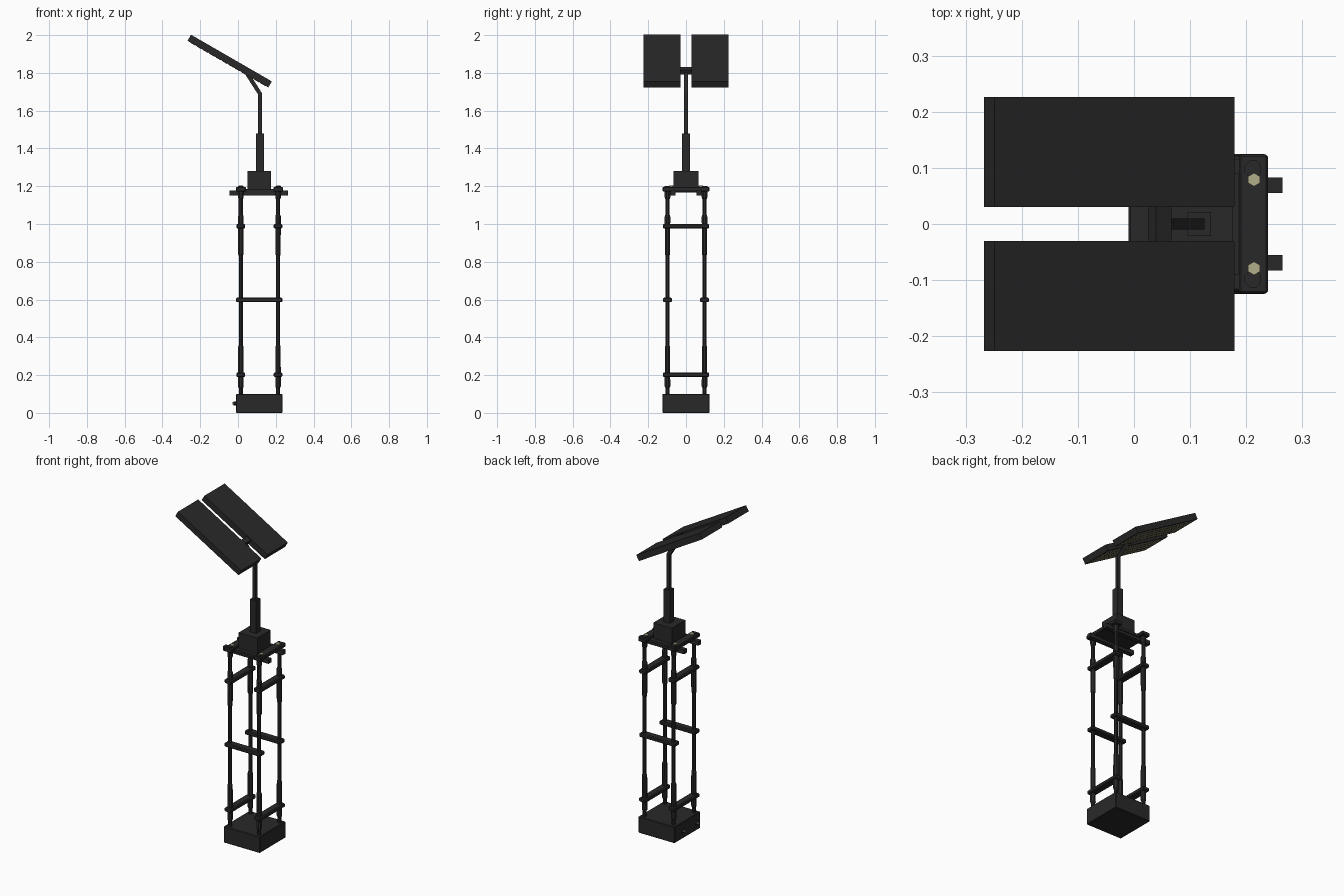
import bpy, bmesh, math
from mathutils import Matrix, Vector

if "Cube" in bpy.data.objects:
    bpy.data.objects.remove(bpy.data.objects["Cube"])


def material(name, rgb):
    m = bpy.data.materials.new(name)
    m.diffuse_color = (*rgb, 1)
    m.use_nodes = True
    m.node_tree.nodes["Principled BSDF"].inputs["Base Color"].default_value = m.diffuse_color
    return m


DARK = material("dark_metal", (0.022, 0.022, 0.022))
PALE = material("pale_yellow", (0.45, 0.42, 0.25))


def finish(name, bm, mat):
    bmesh.ops.recalc_face_normals(bm, faces=bm.faces)
    me = bpy.data.meshes.new(name)
    bm.to_mesh(me)
    bm.free()
    me.materials.append(mat)
    ob = bpy.data.objects.new(name, me)
    bpy.context.collection.objects.link(ob)
    return ob


def add_box(bm, lo, hi, mat=Matrix()):
    lo, hi = Vector(lo), Vector(hi)
    m = mat @ Matrix.Translation((lo + hi) / 2) @ Matrix.Diagonal((*(hi - lo), 1))
    bmesh.ops.create_cube(bm, size=1, matrix=m)


def box(name, lo, hi, mat=DARK, xf=Matrix(), bevel=0):
    bm = bmesh.new()
    add_box(bm, lo, hi, xf)
    if bevel:
        bmesh.ops.bevel(bm, geom=bm.edges[:], offset=bevel, segments=1, affect='EDGES')
    return finish(name, bm, mat)


def lathe(name, profile, at, sides, mat=DARK, rot=Matrix()):
    bm = bmesh.new()
    rings = []
    for r, z in profile:
        rings.append([bm.verts.new((r * math.cos(2 * math.pi * (i + .5) / sides),
                                    r * math.sin(2 * math.pi * (i + .5) / sides), z))
                      for i in range(sides)])
    for a, b in zip(rings, rings[1:]):
        for i in range(sides):
            j = (i + 1) % sides
            bm.faces.new((a[i], a[j], b[j], b[i]))
    bm.faces.new(rings[0])
    bm.faces.new(rings[-1])
    bm.transform(Matrix.Translation(at) @ rot)
    return finish(name, bm, mat)


X0, X1, LY = 0.015, 0.212, 0.098

# base block with two side connectors
box("base", (-0.01, -0.125, 0), (0.235, 0.125, 0.1), bevel=0.003)
turn = Matrix.Rotation(-math.pi / 2, 4, 'Y')
for y in (0.05, -0.08):
    lathe("base_connector", [(0.011, 0), (0.011, 0.014)], (-0.01, y, 0.05), 8, DARK, turn)
    lathe("connector_tip", [(0.007, 0), (0.007, 0.004)], (-0.024, y, 0.05), 8, PALE, turn)

# four stepped legs
leg = [(0.011, 0.1), (0.011, 0.13), (0.016, 0.14), (0.015, 0.35), (0.011, 0.36), (0.011, 0.83),
       (0.015, 0.84), (0.016, 1.04), (0.012, 1.05), (0.012, 1.13), (0.016, 1.14), (0.016, 1.2)]
for x in (X0, X1):
    for y in (-LY, LY):
        lathe("leg", leg, (x, y, 0), 8)

# cross braces and top bars
for x in (X0, X1):
    for z in (0.202, 0.988):
        box("side_brace", (x - 0.023, -0.122, z - 0.012), (x + 0.023, 0.122, z + 0.012), bevel=0.005)
    box("top_bar", (x - 0.025, -0.124, 1.172), (x + 0.027, 0.124, 1.196), bevel=0.004)
    for y in (-0.079, 0.079):
        lathe("hex_bolt", [(0.012, 1.19), (0.012, 1.203)], (x + 0.002, y, 0), 6, PALE)
for y in (-LY, LY):
    box("front_brace", (-0.01, y - 0.023, 0.586), (0.235, y + 0.023, 0.61), bevel=0.005)

# platform
for y in (-0.069, 0.069):
    box("platform_beam", (-0.045, y - 0.014, 1.152), (0.265, y + 0.014, 1.178))
box("platform_plate", (0.0, -0.09, 1.168), (0.19, 0.09, 1.184))
box("mast_box", (0.05, -0.065, 1.184), (0.176, 0.065, 1.28))

# mast
box("lower_mast", (0.095, -0.021, 1.28), (0.137, 0.021, 1.48))
bm = bmesh.new()
rows = []
for x, z, dx, dz in ((0.116, 1.48, 0.01, 0), (0.116, 1.69, 0.01, 0.004), (0.046, 1.8, 0.009, 0.006)):
    rows.append([bm.verts.new((x + s * dx, y, z + s * dz))
                 for s, y in ((-1, -0.01), (1, -0.01), (1, 0.01), (-1, 0.01))])
for a, b in zip(rows, rows[1:]):
    for i in range(4):
        j = (i + 1) % 4
        bm.faces.new((a[i], a[j], b[j], b[i]))
bm.faces.new(rows[0])
bm.faces.new(rows[-1])
finish("bent_mast", bm, DARK)

# tilted twin lamp heads with lamp grids underneath
tilt = Matrix.Translation((-0.044, 0, 1.8625)) @ Matrix.Rotation(math.radians(30), 4, 'Y')
box("lamp_crossbar", (0.088, -0.035, -0.014), (0.12, 0.035, 0.014), xf=tilt)
for s in (-1, 1):
    yc = s * 0.128
    box("lamp_head", (-0.247, yc - 0.098, -0.0185), (0.247, yc + 0.098, 0.0185), xf=tilt)
    bm = bmesh.new()
    for i in range(12):
        for j in range(4):
            x, y = (i - 5.5) * 0.039, yc + (j - 1.5) * 0.045
            add_box(bm, (x - 0.014, y - 0.017, -0.0205), (x + 0.014, y + 0.017, -0.018), tilt)
    finish("lamp_cells", bm, PALE)
